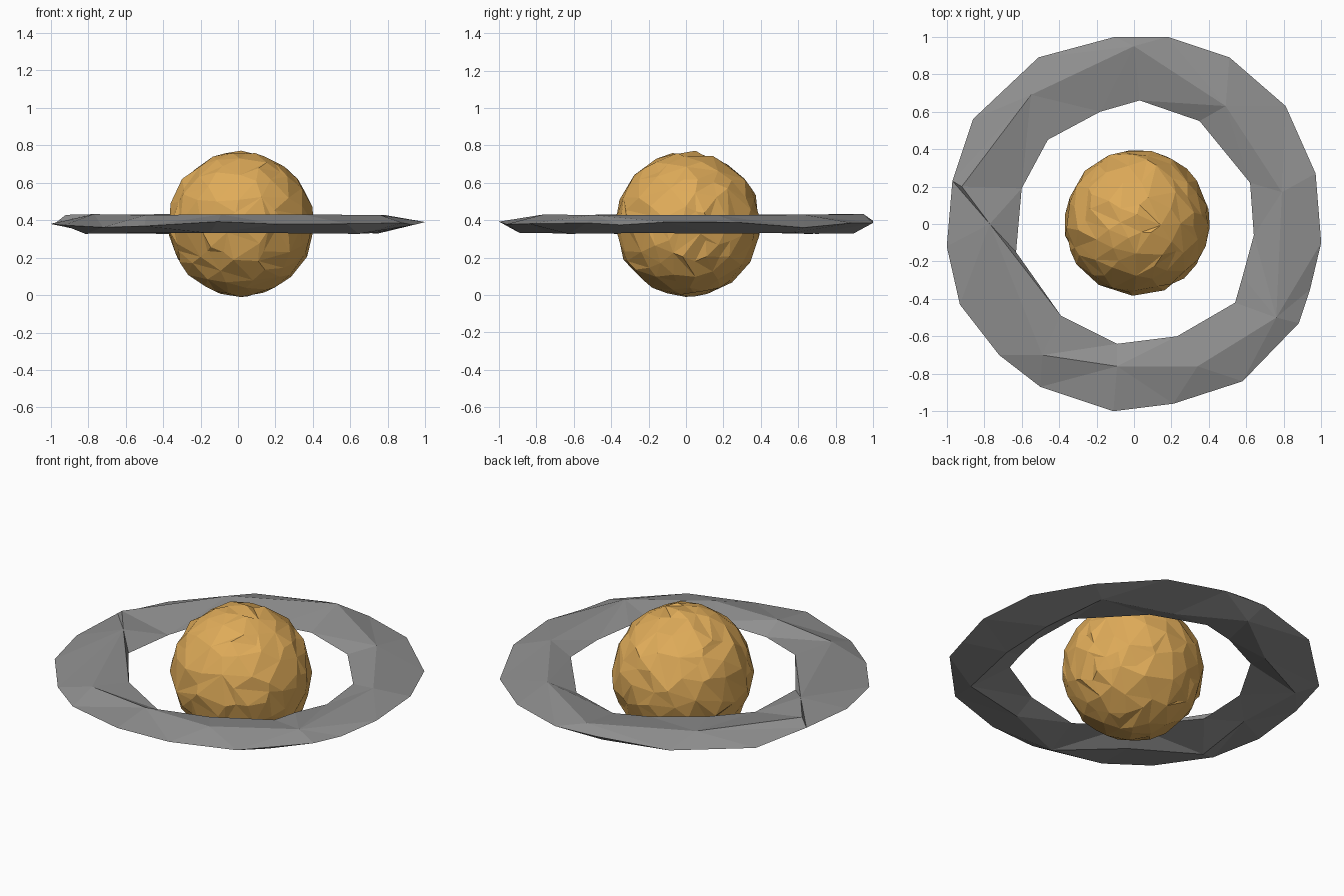
import bpy, bmesh, math, random
from mathutils import Vector

random.seed(4)
default = bpy.data.objects.get("Cube")
if default:
    bpy.data.objects.remove(default, do_unlink=True)


def make_material(name, color):
    mat = bpy.data.materials.new(name)
    mat.use_nodes = True
    mat.diffuse_color = color
    bsdf = mat.node_tree.nodes["Principled BSDF"]
    bsdf.inputs["Base Color"].default_value = color
    return mat


def add_object(name, bm, material):
    mesh = bpy.data.meshes.new(name)
    bm.to_mesh(mesh)
    bm.free()
    mesh.materials.append(material)
    obj = bpy.data.objects.new(name, mesh)
    bpy.context.collection.objects.link(obj)
    return obj


def angle(vert):
    return math.atan2(vert.co.y, vert.co.x) % math.tau


def add_loop(bm, points, height, wobble):
    """Loop of vertices round the z axis, ordered by angle."""
    verts = [bm.verts.new((x, y, height + random.uniform(-wobble, wobble)))
             for x, y in points]
    return sorted(verts, key=angle)


def stitch(bm, first, second):
    """Triangle strip joining two loops of different vertex counts."""
    i = j = 0
    while i < len(first) or j < len(second):
        a, b = first[i % len(first)], second[j % len(second)]
        next_a = first[(i + 1) % len(first)]
        next_b = second[(j + 1) % len(second)]
        angle_a = angle(next_a) + (math.tau if i + 1 >= len(first) else 0)
        angle_b = angle(next_b) + (math.tau if j + 1 >= len(second) else 0)
        if j >= len(second) or (i < len(first) and angle_a <= angle_b):
            bm.faces.new((a, next_a, b))
            i += 1
        else:
            bm.faces.new((a, next_b, b))
            j += 1


sand = make_material("sand yellow", (0.74, 0.41, 0.1, 1))
gray = make_material("rock gray", (0.28, 0.28, 0.28, 1))

# Planet: a roughened ball reduced to irregular flat facets
bm = bmesh.new()
bmesh.ops.create_icosphere(bm, subdivisions=4, radius=0.384)
for v in bm.verts:
    v.co += Vector([random.uniform(-1, 1) for axis in range(3)]) * 0.009
planet = add_object("planet", bm, sand)
planet.location = (0.015, 0.01, 0.38)
reduce = planet.modifiers.new("facets", "DECIMATE")
reduce.ratio = 0.27

# Ring: four uneven loops (rim, top crest, inner edge, bottom crest)
outer_rim = [(.18, 1), (-.1, 1), (-.51, .89), (-.86, .56), (-.97, .23),
             (-1, -.12), (-.93, -.43), (-.72, -.7), (-.5, -.87), (-.11, -1),
             (.21, -.96), (.58, -.84), (.88, -.53), (.94, -.35), (1, -.1),
             (.97, .27), (.81, .63), (.51, .89)]
inner_rim = [(.03, .66), (-.18, .6), (-.46, .45), (-.6, .19), (-.63, -.15),
             (-.39, -.49), (-.09, -.64), (.23, -.6), (.54, -.42), (.58, -.28),
             (.64, -.06), (.62, .22), (.35, .55)]
top_crest = [(.79, .17), (.49, .63), (0, .95), (-.55, .69), (-.92, .2),
             (-.77, 0), (-.49, -.7), (-.09, -.76), (.34, -.76), (.76, -.5)]
bottom_crest = []
for k in range(13):
    turn = math.tau * (k + 0.4) / 13
    radius = 0.9 if k % 2 else 0.76
    bottom_crest.append((radius * math.cos(turn), radius * math.sin(turn)))

bm = bmesh.new()
loops = [add_loop(bm, outer_rim, 0.38, 0.02),
         add_loop(bm, top_crest, 0.43, 0.003),
         add_loop(bm, inner_rim, 0.385, 0.02),
         add_loop(bm, bottom_crest, 0.33, 0.003)]
for k, loop in enumerate(loops):
    stitch(bm, loop, loops[(k + 1) % len(loops)])
bmesh.ops.recalc_face_normals(bm, faces=bm.faces)
add_object("ring", bm, gray)
